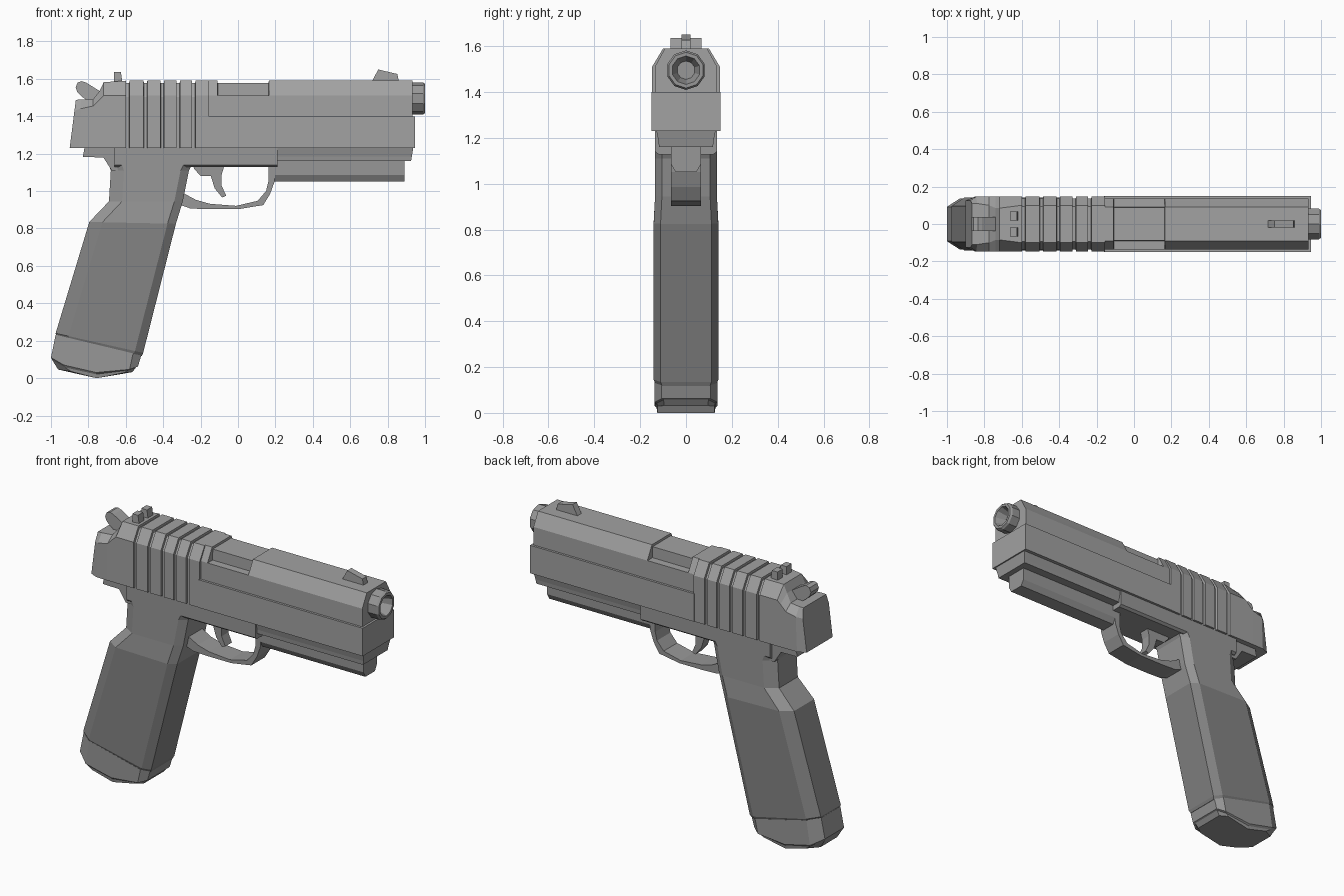
import bpy, bmesh, math
from mathutils import Vector

if "Cube" in bpy.data.objects:
    bpy.data.objects.remove(bpy.data.objects["Cube"])


def make_mat(name, v):
    m = bpy.data.materials.new(name)
    m.diffuse_color = (v, v, v, 1)
    m.use_nodes = True
    m.node_tree.nodes["Principled BSDF"].inputs["Base Color"].default_value = m.diffuse_color
    return m


STEEL = make_mat("steel_grey", .36)
FRAME = make_mat("frame_grey", .31)
GRIP = make_mat("grip_grey", .23)


def loft(name, rings, mat):
    """Join equal-sized rings of points into a closed, flat-shaded solid."""
    bm = bmesh.new()
    vs = [[bm.verts.new(p) for p in r] for r in rings]
    n = len(rings[0])
    for a, b in zip(vs, vs[1:]):
        for i in range(n):
            j = (i + 1) % n
            bm.faces.new((a[i], a[j], b[j], b[i]))
    bm.faces.new(vs[0][::-1])
    bm.faces.new(vs[-1])
    bmesh.ops.recalc_face_normals(bm, faces=bm.faces)
    me = bpy.data.meshes.new(name)
    bm.to_mesh(me)
    bm.free()
    me.materials.append(mat)
    ob = bpy.data.objects.new(name, me)
    bpy.context.collection.objects.link(ob)
    return ob


def prism(name, pts, hw, mat, y=0.0):
    """Side profile (x, z) extruded across y."""
    return loft(name, [[(x, y + s * hw, z) for x, z in pts] for s in (-1, 1)], mat)


def section(x, half, x_top=None):
    """Mirrored cross-section ring at x; half = (y, z) pairs going up."""
    x_top = x if x_top is None else x_top
    z0, z1 = half[0][1], half[-1][1]
    right = [(x + (x_top - x) * (z - z0) / (z1 - z0), y, z) for y, z in half]
    return right + [(px, -y, z) for px, y, z in reversed(right)]


# Rear slide with grip grooves
def rear(x, h=.148, zs=1.51, ht=.1, zt=1.59, d=0.0, x_top=None):
    return section(x, [(h - d, 1.23), (h - d, zs - d / 2), (ht - d / 2, zt - d)], x_top)


rings = [rear(-.90, .125, 1.43, .11, 1.488, x_top=-.867),
         rear(-.85, .147, 1.44, .11, 1.489, x_top=-.84),
         rear(-.775, zs=1.455, zt=1.49),
         rear(-.74, zs=1.49, ht=.085, zt=1.535),
         rear(-.718, ht=.085, zt=1.582)]
for g in (-.60, -.505, -.415, -.33, -.247):
    rings += [rear(g), rear(g + .002, d=.012), rear(g + .018, d=.012), rear(g + .02)]
rings.append(rear(-.155))
loft("slide_rear", rings, STEEL)

# Front slide: wide lower rail and narrower upper with ejection port
lower = [(.15, 1.23), (.15, 1.40)]
loft("slide_lower", [section(-.16, lower), section(.945, lower)], STEEL)
full = [(.136, 1.39), (.136, 1.51), (.122, 1.535), (.092, 1.59)]
port = [(.136, 1.39), (.136, 1.51), (.09, 1.511), (.088, 1.577)]
loft("slide_upper", [section(x, s) for x, s in (
    (-.16, full), (-.11, full), (-.108, port), (.163, port), (.165, full), (.932, full))], STEEL)

# Barrel muzzle
loft("barrel", [[(x, r * math.cos(math.tau * (i + .5) / 10), 1.495 + r * math.sin(math.tau * (i + .5) / 10))
                 for i in range(10)]
                for x, r in ((.90, .086), (.988, .086), (1.0, .078), (1.0, .062), (.936, .04))], FRAME)

# Sights
prism("front_sight", [(.715, 1.585), (.75, 1.65), (.852, 1.626), (.86, 1.585)], .02, STEEL)
for side, name in ((-1, "rear_sight_right"), (1, "rear_sight_left")):
    prism(name, [(-.664, 1.58), (-.664, 1.636), (-.626, 1.636), (-.618, 1.58)], .025, STEEL, side * .043)

# Hammer
prism("hammer", [(-.868, 1.555), (-.858, 1.58), (-.835, 1.588), (-.812, 1.58), (-.74, 1.535),
                 (-.73, 1.48), (-.80, 1.48), (-.835, 1.505), (-.86, 1.53)], .038, STEEL)

# Frame, dust cover and accessory rail
frame = [(.12, 1.128), (.135, 1.14), (.135, 1.235)]
loft("frame", [section(-.66, frame), section(.212, frame)], FRAME)
cover = [(.118, 1.16), (.12, 1.185), (.13, 1.235)]
loft("dust_cover", [section(.20, cover), section(.925, cover, .938)], FRAME)
rail = [(.045, 1.05), (.065, 1.085), (.065, 1.17)]
loft("accessory_rail", [section(.19, rail), section(.89, rail)], FRAME)
prism("tang", [(-.82, 1.235), (-.83, 1.182), (-.72, 1.18), (-.675, 1.11), (-.60, 1.11), (-.60, 1.235)], .115, FRAME)


# Grip and magazine base
def grip_ring(xb, zb, xf, zf, hw, sag=0.0, corner=0.0, cb=.07, cf=.045):
    b, f = Vector((xb, 0, zb)), Vector((xf, 0, zf))
    length = (f - b).length
    half = [(0, hw - .045), (cb, hw), (length * .52, hw), (length - cf, hw), (length, hw - .03)]
    drop = (0, corner, 1, corner * .6, 0)
    out = []
    for side in (1, -1):
        for i, (u, y) in list(enumerate(half))[::side]:
            p = b.lerp(f, u / length)
            out.append((p.x, side * y, p.z - sag * drop[i]))
    return out


upper = [grip_ring(*a) for a in (
    (-.70, 1.17, -.23, 1.17, .135),
    (-.68, 1.11, -.262, 1.11, .135),
    (-.69, .945, -.295, .945, .135),
    (-.795, .835, -.332, .825, .141))]
loft("grip_neck", upper, FRAME)
loft("grip", [upper[-1]] + [grip_ring(*a) for a in (
    (-.975, .24, -.507, .135, .141),
    (-.972, .225, -.515, .118, .134))], GRIP)
loft("magazine_base", [grip_ring(*a) for a in (
    (-.975, .232, -.517, .122, .137),
    (-1.0, .11, -.535, .062, .137, .055, .6),
    (-.992, .095, -.545, .058, .128, .055, .6),
    (-.962, .046, -.565, .032, .125, .039, .2))], FRAME)

# Trigger guard: outer and inner edge pairs
pairs = [((-.32, .93), (-.33, 1.01)), ((-.255, .907), (-.225, .953)), ((-.16, .903), (-.15, .932)),
         ((0, .903), (-.01, .921)), ((.135, .925), (.105, .948)), ((.172, .985), (.15, 1.0)),
         ((.195, 1.05), (.162, 1.05)), ((.205, 1.15), (.162, 1.15))]
loft("trigger_guard", [[(o[0], -.065, o[1]), (o[0], .065, o[1]), (i[0], .065, i[1]), (i[0], -.065, i[1])]
                       for o, i in pairs], FRAME)

# Trigger
prism("trigger", [(-.24, 1.14), (-.235, 1.12), (-.20, 1.08), (-.145, 1.08), (-.125, 1.015), (-.085, .966),
                  (-.063, .975), (-.088, 1.03), (-.088, 1.085), (-.072, 1.14)], .032, FRAME)
